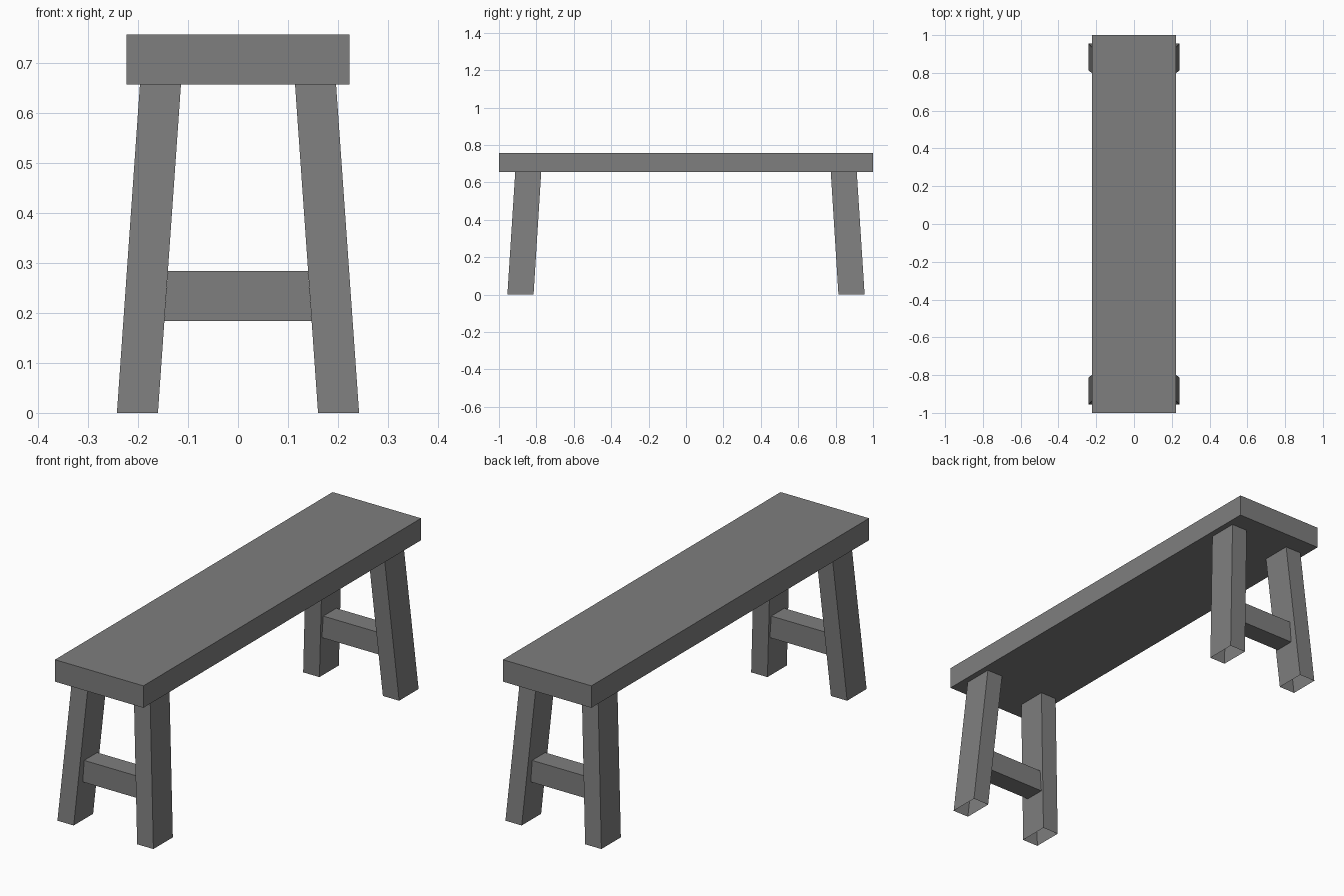
import bpy
import bmesh

if "Cube" in bpy.data.objects:
    bpy.data.objects.remove(bpy.data.objects["Cube"])

# Dark grey paint shared by every part
paint = bpy.data.materials.new("dark_grey")
paint.diffuse_color = (0.21, 0.21, 0.21, 1)
paint.use_nodes = True
paint.node_tree.nodes["Principled BSDF"].inputs["Base Color"].default_value = paint.diffuse_color


def prism(name, bottom, top, open_ends=False):
    """Four-sided solid between two rectangles (x0, x1, y0, y1, z)."""
    bm = bmesh.new()
    rings = []
    for x0, x1, y0, y1, z in (bottom, top):
        rings.append([bm.verts.new((x, y, z))
                      for x, y in ((x0, y0), (x1, y0), (x1, y1), (x0, y1))])
    low, high = rings
    for i in range(4):
        j = (i + 1) % 4
        bm.faces.new((low[i], low[j], high[j], high[i]))
    if not open_ends:
        bm.faces.new(low[::-1])
        bm.faces.new(high)
    mesh = bpy.data.meshes.new(name)
    bm.to_mesh(mesh)
    bm.free()
    mesh.materials.append(paint)
    obj = bpy.data.objects.new(name, mesh)
    bpy.context.collection.objects.link(obj)
    return obj


def mirror(obj, x, y):
    mod = obj.modifiers.new("mirror", 'MIRROR')
    mod.use_axis = (x, y, False)
    mod.use_mirror_merge = False


UNDER = 0.656

# Seat plank
prism("seat", (-0.223, 0.223, -1, 1, UNDER), (-0.223, 0.223, -1, 1, 0.756))

# Splayed legs, open at the ends
legs = prism("legs", (0.16, 0.242, -0.955, -0.815, 0),
             (0.114, 0.196, -0.913, -0.774, UNDER), open_ends=True)
mirror(legs, True, True)

# Stretchers fitted between each pair of legs
stretchers = prism("stretchers", (-0.147, 0.147, -0.908, -0.814, 0.184),
                   (-0.140, 0.140, -0.908, -0.814, 0.284))
mirror(stretchers, False, True)
